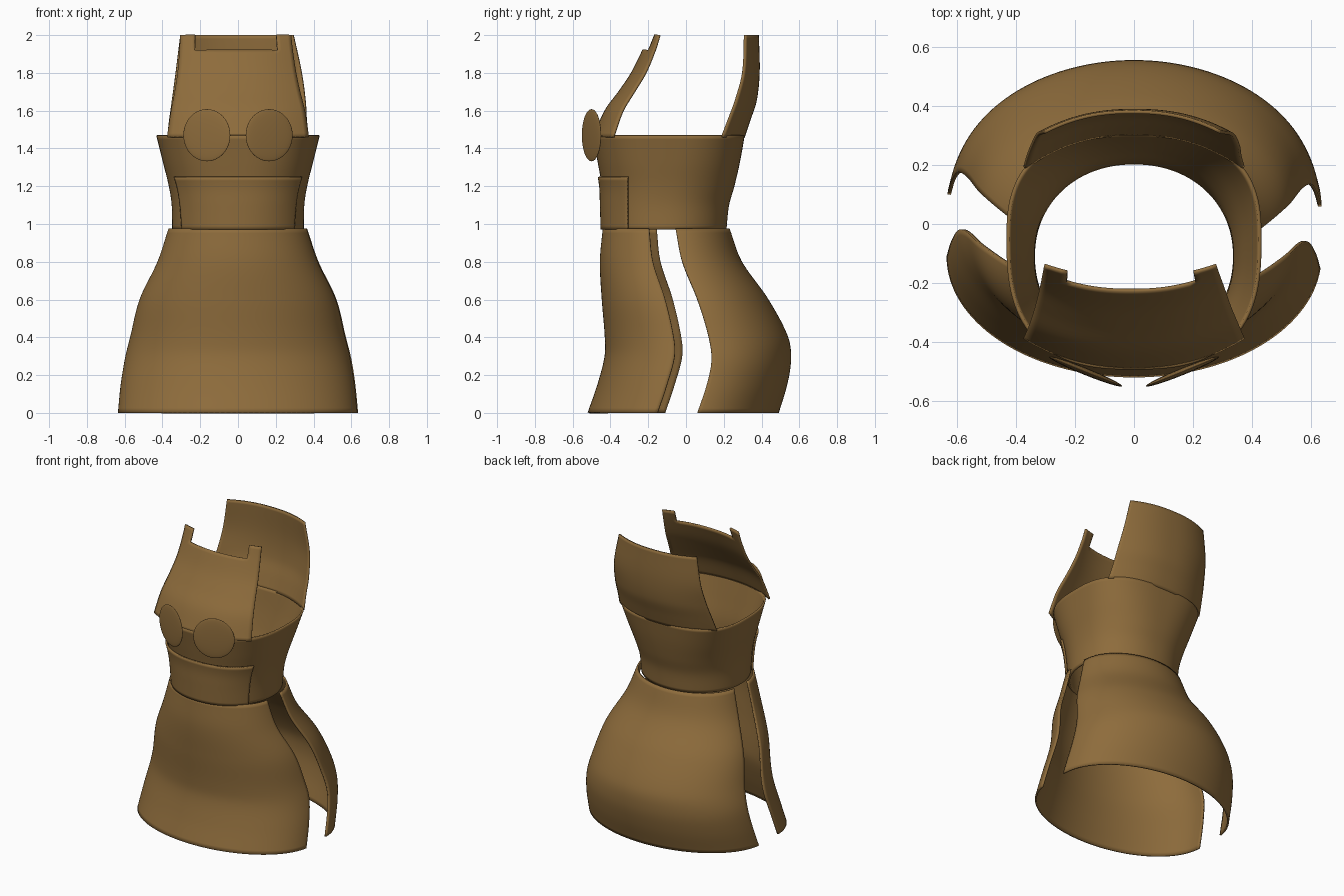
import bpy, bmesh, math

if "Cube" in bpy.data.objects:
    bpy.data.objects.remove(bpy.data.objects["Cube"])

brown = bpy.data.materials.new("brown leather")
brown.diffuse_color = (0.27, 0.150, 0.045, 1)
brown.use_nodes = True
brown.node_tree.nodes["Principled BSDF"].inputs["Base Color"].default_value = brown.diffuse_color


def at(tbl, z):
    """Smooth interpolation of table rows (z, values...) at height z."""
    n = len(tbl)
    z = min(max(z, tbl[0][0]), tbl[-1][0])
    i = max(k for k in range(n - 1) if tbl[k][0] <= z)
    p, q = tbl[i], tbl[i + 1]
    a, d = tbl[max(i - 1, 0)], tbl[min(i + 2, n - 1)]
    h = q[0] - p[0]
    t = (z - p[0]) / h
    out = []
    for k in range(1, len(p)):
        m0 = (q[k] - a[k]) / (q[0] - a[0]) * h
        m1 = (d[k] - p[k]) / (d[0] - p[0]) * h
        out.append((2*t**3 - 3*t*t + 1) * p[k] + (t**3 - 2*t*t + t) * m0
                   + (3*t*t - 2*t**3) * q[k] + (t**3 - t*t) * m1)
    return out


def finish(ob, angle=40):
    ob.data.materials.append(brown)
    bpy.ops.object.select_all(action='DESELECT')
    ob.select_set(True)
    bpy.context.view_layer.objects.active = ob
    bpy.ops.object.shade_smooth_by_angle(angle=math.radians(angle))


def sheet(name, z0, z1, rows, cols, fn, skip=None, thick=0.012):
    """Curved panel from fn(u, z) -> (x, y), u from -1 to 1, with thickness."""
    bm = bmesh.new()
    grid = []
    for j in range(rows + 1):
        z = z0 + (z1 - z0) * j / rows
        grid.append([bm.verts.new((*fn(2 * i / cols - 1, z), z)) for i in range(cols + 1)])
    for j in range(rows):
        for i in range(cols):
            u, z = (2 * i + 1) / cols - 1, z0 + (z1 - z0) * (j + 0.5) / rows
            if skip and skip(u, z):
                continue
            bm.faces.new((grid[j][i], grid[j][i+1], grid[j+1][i+1], grid[j+1][i]))
    bmesh.ops.delete(bm, geom=[v for v in bm.verts if not v.link_faces], context='VERTS')
    bmesh.ops.remove_doubles(bm, verts=bm.verts, dist=1e-5)
    bmesh.ops.recalc_face_normals(bm, faces=bm.faces)
    me = bpy.data.meshes.new(name)
    bm.to_mesh(me)
    bm.free()
    ob = bpy.data.objects.new(name, me)
    bpy.context.collection.objects.link(ob)
    finish(ob)
    s = ob.modifiers.new("thickness", 'SOLIDIFY')
    s.thickness, s.offset = thick, 0
    return ob


# Skirt panels: z, half width, side edge y, centre y
FRONT = [(0, .63, -.11, -.515), (.15, .615, -.06, -.463), (.3, .59, -.02, -.425),
         (.4, .565, -.025, -.424), (.6, .515, -.07, -.44), (.8, .42, -.135, -.45),
         (.975, .362, -.155, -.435)]
BACK = [(0, .63, .06, .485), (.15, .615, .11, .53), (.28, .595, .135, .55),
        (.4, .565, .12, .535), (.6, .515, .06, .43), (.8, .42, -.02, .29),
        (.975, .36, -.055, .225)]


def skirt(tbl, left_cut, right_cut):
    def fn(u, z):
        a, yc, ym = at(tbl, z)
        b = abs(ym - yc)
        t0, t1 = -math.acos(left_cut / b), math.acos(right_cut / b)
        t = t0 + (t1 - t0) * (u + 1) / 2
        return a * math.sin(t), yc + (ym - yc) * math.cos(t)
    return fn


sheet("skirt_front", 0, .975, 40, 64, skirt(FRONT, 0, .04))
sheet("skirt_back", 0, .975, 40, 64, skirt(BACK, .04, 0))

# Waist band: z, half width, centre y, front y, back y, squareness
BAND = [(.97, .342, -.11, -.432, .208, 2.1), (1.1, .345, -.11, -.436, .222, 2.2),
        (1.2, .36, -.1, -.44, .25, 2.3), (1.33, .392, -.08, -.462, .28, 2.5),
        (1.47, .427, -.05, -.488, .305, 2.7)]


def ring(t, z, grow=0):
    a, yc, f, b, n = at(BAND, z)
    s, c = math.sin(t), math.cos(t)
    y = (yc - f + grow) if c > 0 else (b - yc + grow)
    return ((a + grow) * math.copysign(abs(s) ** (2 / n), s),
            yc - y * math.copysign(abs(c) ** (2 / n), c))


def belt(u, z):
    a, yc, f, b, n = at(BAND, z)
    return ring(u * math.acos(((yc + .30) / (yc - f)) ** (n / 2)), z, .014)


sheet("waist_band", .97, 1.47, 24, 120, lambda u, z: ring(u * math.pi, z))
sheet("belt_front", .97, 1.25, 14, 48, belt)

# Bodice panels: z, half width, side edge y, centre y, x shift
CHEST = [(1.46, .373, -.385, -.486, 0), (1.6, .352, -.335, -.425, 0),
         (1.7, .33, -.275, -.352, -.003), (1.8, .312, -.215, -.285, -.006),
         (1.92, .298, -.165, -.225, -.01), (2.0, .292, -.14, -.185, -.012)]
SPINE = [(1.46, .372, .19, .305, 0), (1.55, .362, .225, .335, 0),
         (1.65, .352, .262, .368, .004), (1.8, .332, .302, .384, .004),
         (2.0, .298, .312, .38, -.005)]


def bodice(tbl):
    def fn(u, z):
        w, ye, yc, dx = at(tbl, z)
        return u * w + dx, yc + (ye - yc) * abs(u) ** 2.3
    return fn


sheet("bodice_front", 1.46, 2.0, 27, 30, bodice(CHEST),
      skip=lambda u, z: z > 1.92 and abs(u) < .733)
sheet("bodice_back", 1.46, 2.0, 27, 40, bodice(SPINE))

# Round bust plates
for side, name in ((-1, "bust_plate_left"), (1, "bust_plate_right")):
    bpy.ops.mesh.primitive_uv_sphere_add(segments=48, ring_count=24, radius=1,
                                         location=(side * .165, -.5, 1.47))
    ob = bpy.context.object
    ob.name = name
    ob.scale = (.134, .012, .138)
    ob.rotation_euler = (0, 0, side * math.radians(22))
    finish(ob, 60)
